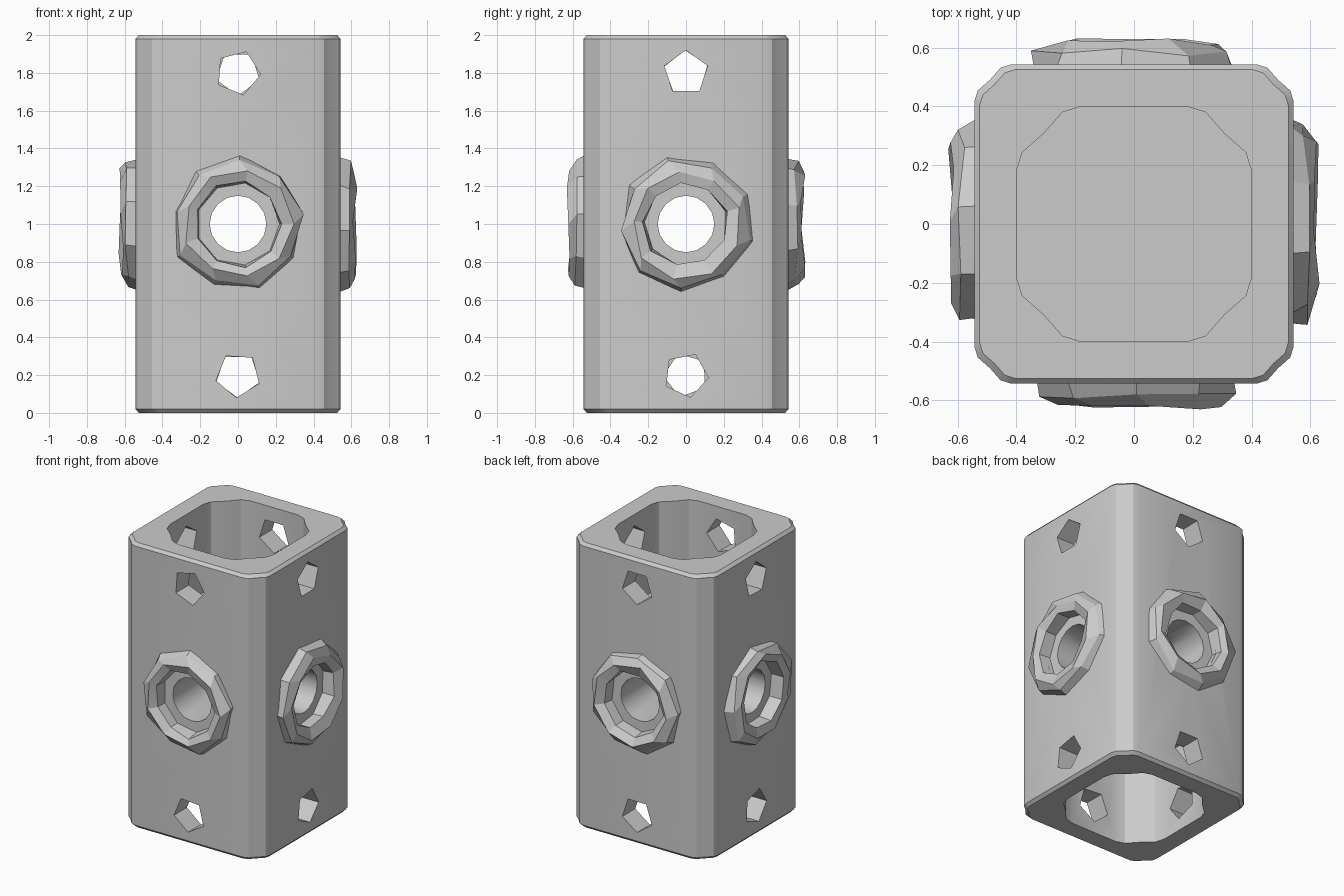
import bpy
import bmesh
import random
from math import sin, cos, pi, radians
from mathutils import Matrix, Vector

if "Cube" in bpy.data.objects:
    bpy.data.objects.remove(bpy.data.objects["Cube"])
random.seed(4)

grey = bpy.data.materials.new("plain grey")
grey.use_nodes = True
grey.diffuse_color = (0.6, 0.6, 0.6, 1)
grey.node_tree.nodes["Principled BSDF"].inputs["Base Color"].default_value = grey.diffuse_color


def loft(name, rings, closed=False, turn=0):
    """Skin a list of equal-length point rings, capped or closed on itself."""
    bm = bmesh.new()
    loops = [[bm.verts.new(p) for p in ring] for ring in rings]
    n = len(loops[0])
    pairs = list(zip(loops, loops[1:]))
    if closed:
        pairs.append((loops[-1], loops[0]))
    else:
        bm.faces.new(loops[0])
        bm.faces.new(loops[-1])
    for a, b in pairs:
        for i in range(n):
            j = (i + 1) % n
            bm.faces.new((a[i], a[j], b[j], b[i]))
    bmesh.ops.recalc_face_normals(bm, faces=bm.faces)
    bm.transform(Matrix.Rotation(turn, 4, 'Z'))
    mesh = bpy.data.meshes.new(name)
    bm.to_mesh(mesh)
    bm.free()
    obj = bpy.data.objects.new(name, mesh)
    bpy.context.collection.objects.link(obj)
    mesh.materials.append(grey)
    return obj


def square(half, corner, z, soft=0.2):
    """Square outline with softened chamfered corners."""
    a, b = Vector((half, half - corner)), Vector((half - corner, half))
    mid = Vector((half - corner * 0.42, half - corner * 0.42))
    quarter = [a, a.lerp(mid, 0.5) + Vector((1, 0)) * corner * soft * 0.6, mid,
               b.lerp(mid, 0.5) + Vector((0, 1)) * corner * soft * 0.6, b]
    return [(Matrix.Rotation(k * pi / 2, 2) @ p).to_3d() + Vector((0, 0, z))
            for k in range(4) for p in quarter]


def polygon(sides, radius, depth, z=1, phase=0):
    """Upright polygon on the front side, depth out from the axis."""
    return [(radius * cos(phase + 2 * pi * i / sides), -depth,
             z + radius * sin(phase + 2 * pi * i / sides)) for i in range(sides)]


def cut(target, cutter):
    mod = target.modifiers.new("cut", 'BOOLEAN')
    mod.operation = 'DIFFERENCE'
    mod.solver = 'EXACT'
    mod.object = cutter
    bpy.context.view_layer.objects.active = target
    bpy.ops.object.modifier_apply(modifier=mod.name)
    bpy.data.objects.remove(cutter)


def smooth(obj, angle):
    bpy.ops.object.select_all(action='DESELECT')
    obj.select_set(True)
    bpy.context.view_layer.objects.active = obj
    bpy.ops.object.shade_smooth_by_angle(angle=radians(angle))


# Square post with chamfered corners and slightly bevelled ends
body = loft("square_post", [square(0.525, 0.12, 0), square(0.543, 0.125, 0.02),
                            square(0.543, 0.125, 1.98), square(0.525, 0.12, 2)])

# Sockets in both ends, leaving a solid block in the middle
for low, high in ((-0.1, 0.62), (1.38, 2.1)):
    cut(body, loft("socket_cutter", [square(0.4, 0.22, low), square(0.4, 0.22, high)]))

# Crossed round bores through the middle block
for turn in (0, pi / 2):
    cut(body, loft("bore_cutter", [polygon(16, 0.15, -0.8), polygon(16, 0.15, 0.8)], turn=turn))

# Per side: small five-sided holes, boss recess and rough boss ring
hole_phases = ((68, 50), (90, 65), (54, 54), (88, 70))
for k, side in enumerate(("front", "left", "back", "right")):
    turn = k * pi / 2
    for z, phase in zip((1.8, 0.2), hole_phases[k]):
        ends = [polygon(5, 0.12, d, z, radians(phase)) for d in (0.3, 0.7)]
        cut(body, loft("hole_cutter", ends, turn=turn))
    cut(body, loft("recess_cutter", [polygon(9, 0.225, d, 1, k * 0.3) for d in (0.51, 0.7)], turn=turn))

    # Cross-section of the ring: inner wall, crest, sloping outer wall
    section = ((0.22, 0.515), (0.225, 0.60), (0.285, 0.625), (0.335, 0.59), (0.355, 0.53))
    rings = []
    for level, (radius, depth) in enumerate(section):
        ring = []
        for x, y, z in polygon(9, radius, depth, 1, k * 0.3 + (0.15 if level > 2 else 0)):
            wobble = 1 + random.uniform(-0.05, 0.05) * (level > 0)
            lift = random.uniform(-0.018, 0.01) * (0 < level < 4)
            ring.append((x * wobble, y - lift, 1 + (z - 1) * wobble))
        rings.append(ring)
    boss = loft(side + "_boss_ring", rings, closed=True, turn=turn)
    smooth(boss, 12)

smooth(body, 30)
